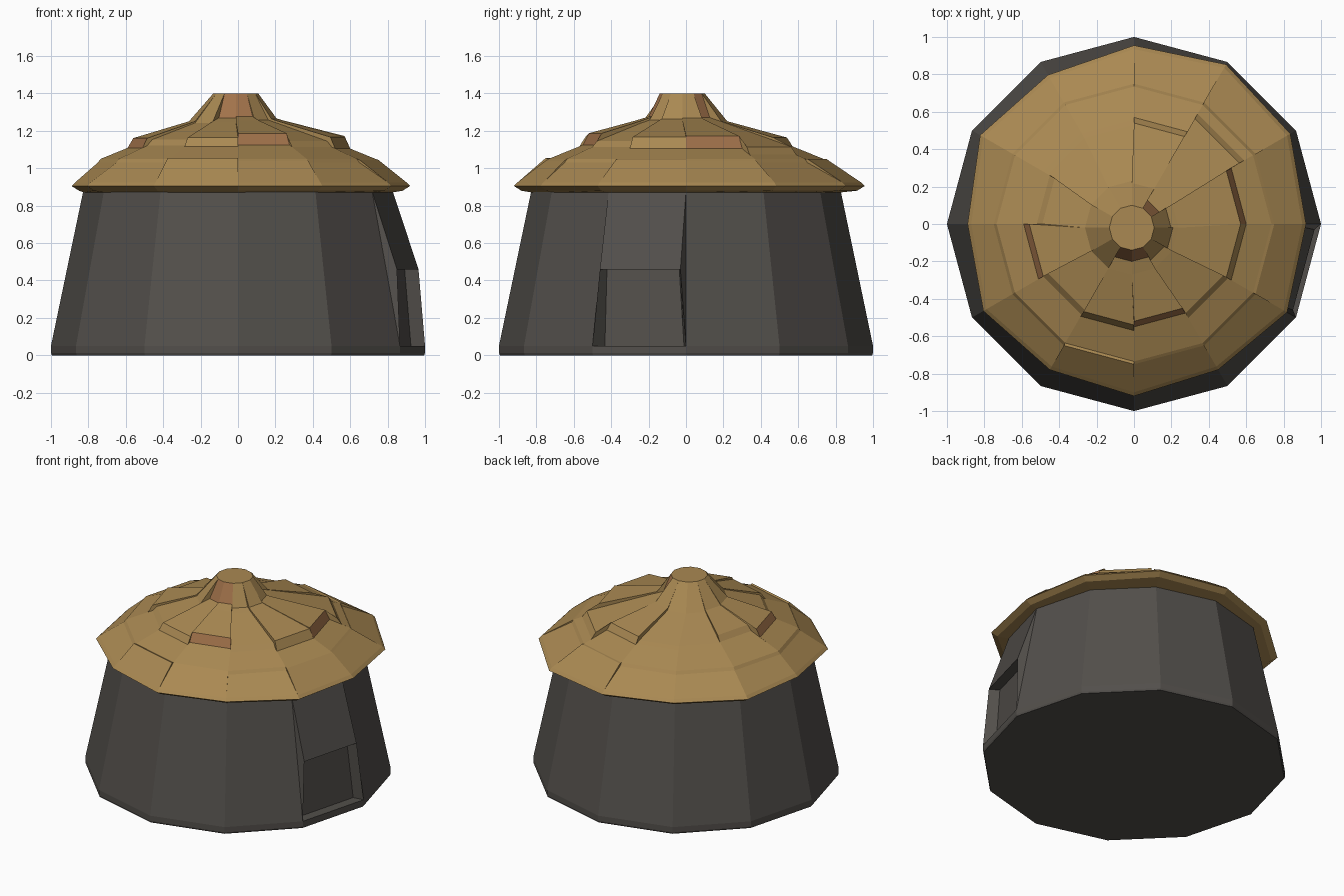
import bpy, bmesh, math
from mathutils import Vector

if "Cube" in bpy.data.objects:
    bpy.data.objects.remove(bpy.data.objects["Cube"])

N = 12


def material(name, rgb):
    m = bpy.data.materials.new(name)
    m.diffuse_color = (*rgb, 1)
    m.use_nodes = True
    m.node_tree.nodes["Principled BSDF"].inputs["Base Color"].default_value = m.diffuse_color
    return m


stone = material("stone", (0.085, 0.078, 0.07))
thatch = material("thatch", (0.40, 0.25, 0.085))
old_thatch = material("old_thatch", (0.36, 0.17, 0.07))


def polar(r, k, z, cx=0.0, cy=0.0):
    a = math.radians(30 * k)
    return Vector((cx + r * math.cos(a), cy + r * math.sin(a), z))


def finish(name, bm, mats):
    bmesh.ops.remove_doubles(bm, verts=bm.verts, dist=0.0004)
    bmesh.ops.dissolve_degenerate(bm, dist=0.0002, edges=bm.edges)
    bmesh.ops.recalc_face_normals(bm, faces=bm.faces)
    me = bpy.data.meshes.new(name)
    bm.to_mesh(me)
    bm.free()
    for m in mats:
        me.materials.append(m)
    ob = bpy.data.objects.new(name, me)
    bpy.context.collection.objects.link(ob)
    return ob


def face(bm, pts, mat=0):
    f = bm.faces.new([bm.verts.new(p) for p in pts])
    f.material_index = mat


# Tapered twelve-sided wall; sector 11 carries the doorway
bm = bmesh.new()
rings = [(0.995, 0.0), (1.0, 0.012), (1.0, 0.05), (0.828, 0.875)]
for k in range(N):
    for j in range(3):
        if k == 11 and j == 2:
            continue
        (r0, z0), (r1, z1) = rings[j], rings[j + 1]
        face(bm, [polar(r0, k, z0), polar(r0, k + 1, z0),
                  polar(r1, k + 1, z1), polar(r1, k, z1)])
for r, z in (rings[0], rings[-1]):
    face(bm, [polar(r, k, z) for k in range(N)])

# Doorway: sloping hood, jambs, sill and recessed panel
n = polar(1, -0.5, 0)
t = polar(1, 2.5, 0)
T = [polar(0.828, 11, 0.875), polar(0.828, 12, 0.875)]
B = [polar(1, 11, 0.05), polar(1, 12, 0.05)]
L = [Vector((0.85, -0.46, 0.46)), Vector((0.965, -0.03, 0.46))]
PL = [L[0] - 0.07 * n + 0.02 * t, L[1] - 0.07 * n - 0.025 * t]
PB = [B[0] - 0.07 * n + 0.05 * t, B[1] - 0.07 * n - 0.03 * t]
face(bm, [T[0], L[0], L[1], T[1]])
face(bm, [L[0], L[1], PL[1], PL[0]])
face(bm, [B[0], B[1], PB[1], PB[0]])
face(bm, [PB[0], PB[1], PL[1], PL[0]])
for i in (0, 1):
    face(bm, [L[i], B[i], PB[i], PL[i]])
    face(bm, [T[i], L[i], B[i]])
finish("wall_with_doorway", bm, [stone])

# Thatch roof: eave radius at each corner
eave = [0.92, 0.965, 0.985, 0.955, 0.92, 0.95, 0.89, 0.93, 0.90, 0.92, 0.90, 0.945]
# per sector: tier radius, tier step height, outer overlap height, nub base radius
sectors = [(0.60, 0.055, 0.010, 0.21), (0.68, 0.030, 0.000, 0.17),
           (0.57, 0.035, 0.020, 0.24), (0.56, 0.0, 0.0, 0.25),
           (0.56, 0.0, 0.0, 0.25), (0.52, 0.025, 0.0, 0.25),
           (0.59, 0.040, 0.0, 0.25), (0.56, 0.020, 0.0, 0.25),
           (0.57, 0.035, 0.025, 0.18), (0.55, 0.050, 0.010, 0.18),
           (0.58, 0.020, 0.0, 0.20), (0.60, 0.050, 0.015, 0.22)]
old_steps = {0, 6, 9}
old_nubs = {1, 8, 9}


def profile(s, corner):
    """Roof section points of sector s at a corner, from underside to peak."""
    r2, h, lip, nub = sectors[s % N]
    e = eave[corner % N]
    z2 = 1.045 + 0.40 * (0.75 - r2)
    top = 1.235 + 0.4 * h
    pts = [(0, 0.87), (0.82, 0.87), (e - 0.04, 0.88), (e, 0.905), (e - 0.02, 0.925),
           (0.75, 1.03 + lip), (0.735, 1.05), (r2, z2), (r2 - 0.03, z2 + 0.012 + h),
           (0.25, top), (nub, top + (0.25 - nub) * 0.3), (0.12, 1.4), (0, 1.4)]
    return [polar(r, corner, z, -0.012 if r < 0.3 else 0, -0.02 if r < 0.3 else 0)
            for r, z in pts]


bm = bmesh.new()
for k in range(N):
    a, b = profile(k, k), profile(k, k + 1)
    before = profile(k - 1, k)
    for j in range(len(a) - 1):
        old = (j == 7 and k in old_steps) or (j == 10 and k in old_nubs)
        if j == 0 or j == len(a) - 2:
            face(bm, [a[j], a[j + 1], b[j + 1]] if j == 0 else [a[j], b[j], a[j + 1]])
        else:
            face(bm, [a[j], b[j], b[j + 1], a[j + 1]], int(old))
        # radial step between neighbouring bundles
        if (a[j] - before[j]).length + (a[j + 1] - before[j + 1]).length > 0.001:
            face(bm, [a[j], a[j + 1], before[j + 1], before[j]])
finish("thatch_roof", bm, [thatch, old_thatch])
